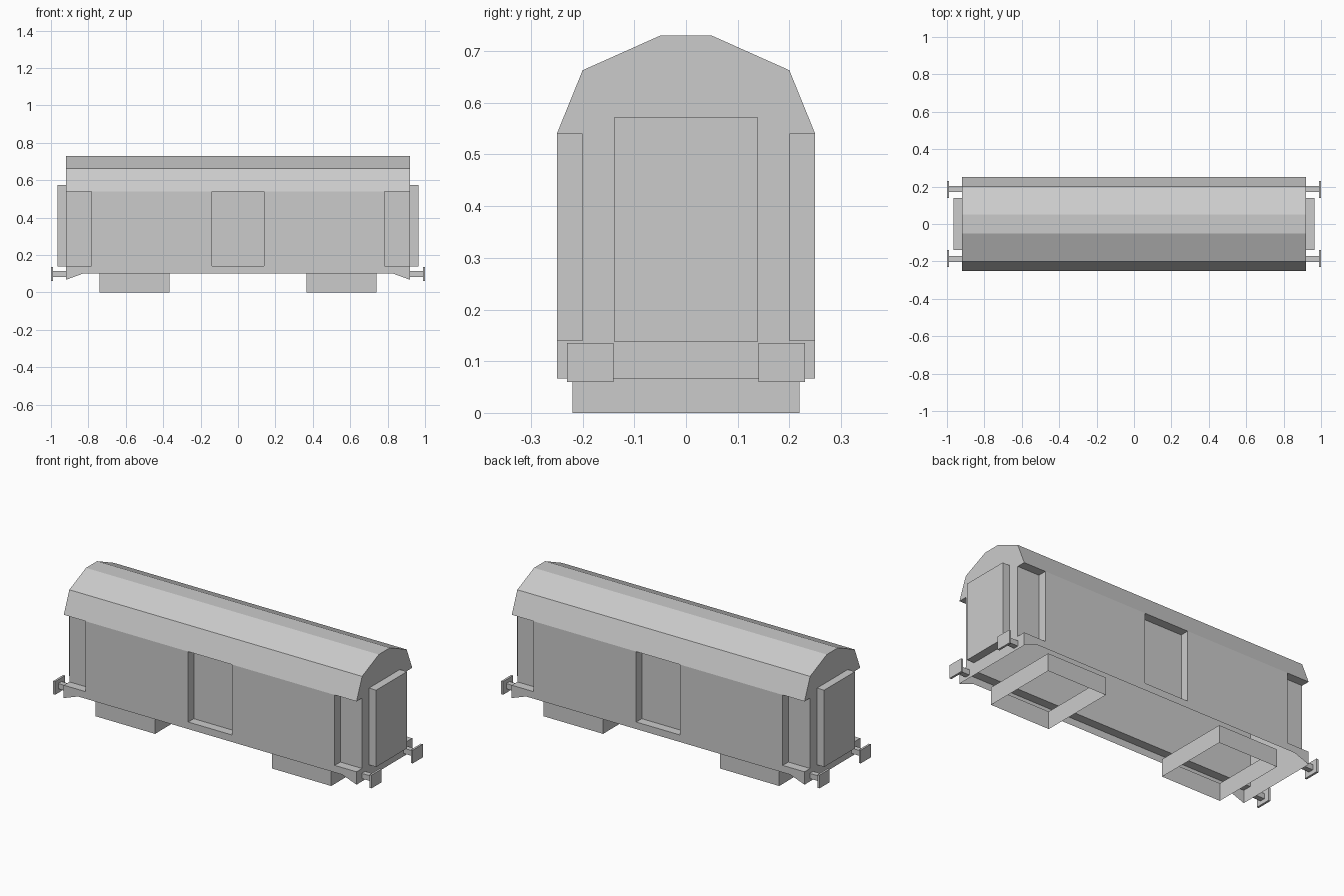
import bpy, bmesh

if "Cube" in bpy.data.objects:
    bpy.data.objects.remove(bpy.data.objects["Cube"])


def finish(name, bm, fix_normals=True):
    if fix_normals:
        bmesh.ops.recalc_face_normals(bm, faces=bm.faces[:])
    mesh = bpy.data.meshes.new(name)
    bm.to_mesh(mesh)
    bm.free()
    obj = bpy.data.objects.new(name, mesh)
    bpy.context.collection.objects.link(obj)
    return obj


def box(name, x, y, z, open_ends=False):
    bm = bmesh.new()
    bmesh.ops.create_cube(bm, size=1)
    for v in bm.verts:
        for i, (lo, hi) in enumerate((x, y, z)):
            v.co[i] = lo if v.co[i] < 0 else hi
    if open_ends:
        flat = [f for f in bm.faces if abs(f.normal.z) > 0.9]
        bmesh.ops.delete(bm, geom=flat, context='FACES_ONLY')
    return finish(name, bm, not open_ends)


def span(side, a, b):
    return tuple(sorted((side * a, side * b)))


# Body shell: half profile (y, z) from the skirt up to the roof, open underneath
half = [(0.25, None), (0.25, 0.14), (0.20, 0.14), (0.20, 0.54),
        (0.25, 0.54), (0.20, 0.663), (0.05, 0.73)]
profile = half + [(-y, z) for y, z in reversed(half)]
stations = [(-0.92, 0.067), (-0.83, 0.1), (0.83, 0.1), (0.92, 0.067)]

bm = bmesh.new()
rings = [[bm.verts.new((x, y, skirt if z is None else z)) for y, z in profile]
         for x, skirt in stations]
for a, b in zip(rings, rings[1:]):
    for i in range(len(profile) - 1):
        bm.faces.new((a[i], a[i + 1], b[i + 1], b[i]))
bm.faces.new(rings[0])
bm.faces.new(rings[-1])
finish("body_shell", bm)

for sx in (-1, 1):
    end = "right" if sx > 0 else "left"
    # Raised side walls leave the centre and corner doors recessed
    for sy in (-1, 1):
        side = "back" if sy > 0 else "front"
        box(f"side_wall_{side}_{end}", span(sx, 0.138, 0.783),
            span(sy, 0.20, 0.25), (0.14, 0.54))
        # Buffers
        box(f"buffer_stem_{side}_{end}", span(sx, 0.92, 0.99),
            span(sy, 0.172, 0.202), (0.083, 0.113))
        box(f"buffer_plate_{side}_{end}", span(sx, 0.988, 1.0),
            span(sy, 0.14, 0.23), (0.06, 0.135))
    # End gangway
    box(f"gangway_{end}", span(sx, 0.92, 0.965), (-0.138, 0.138), (0.137, 0.573))
    # Bogie frame, open at top and bottom
    box(f"bogie_frame_{end}", span(sx, 0.367, 0.74), (-0.22, 0.22),
        (0.0, 0.1), open_ends=True)
